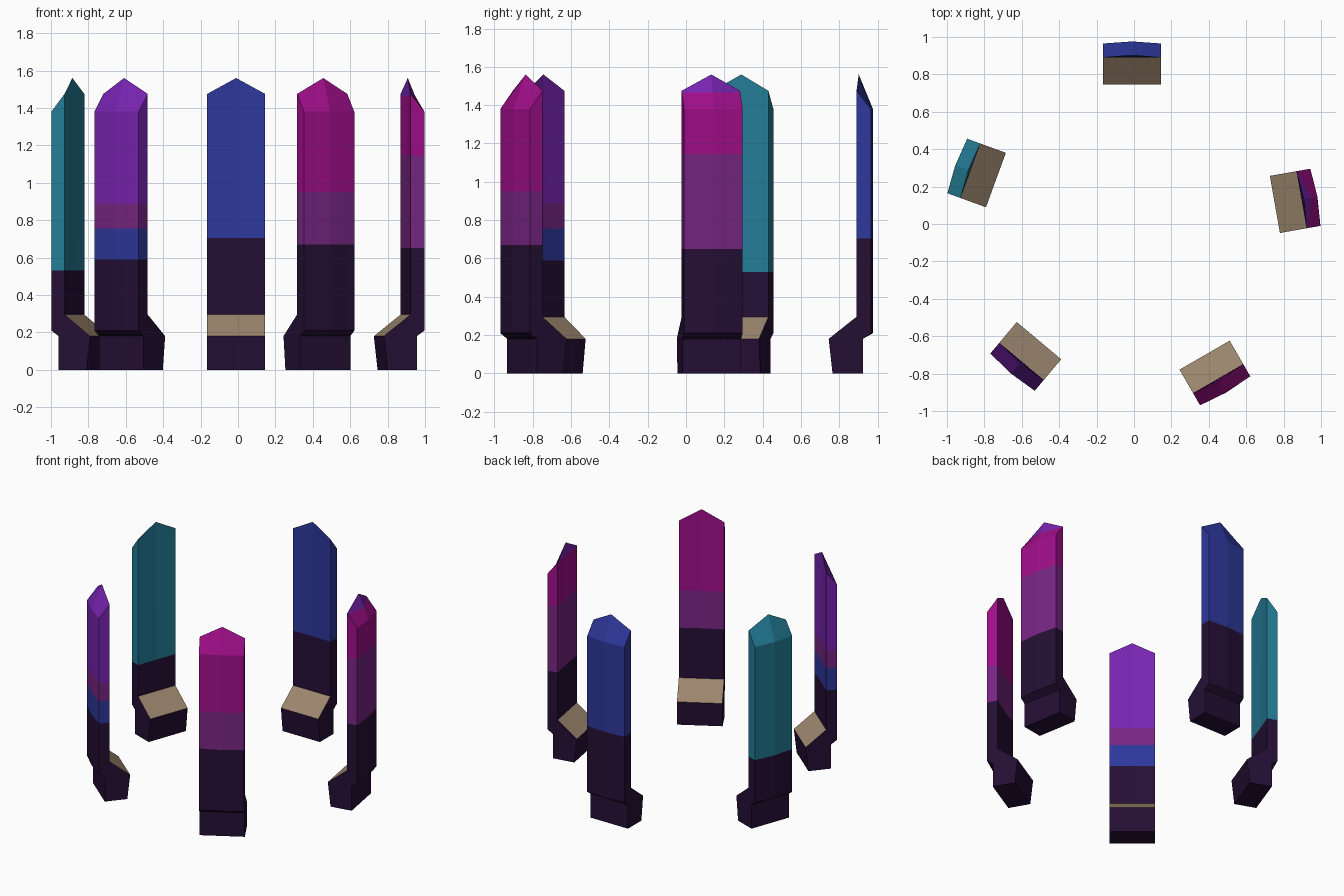
import bpy, bmesh, math
from mathutils import Matrix, Vector

if "Cube" in bpy.data.objects:
    bpy.data.objects.remove(bpy.data.objects["Cube"])

# Colours (sRGB 0-255 converted to linear)
def material(name, rgb):
    m = bpy.data.materials.new(name)
    m.diffuse_color = [((c / 255 + 0.055) / 1.055) ** 2.4 for c in rgb] + [1]
    m.use_nodes = True
    m.node_tree.nodes["Principled BSDF"].inputs["Base Color"].default_value = m.diffuse_color
    return m

MATS = {
    "dark": material("dark aubergine", (37, 15, 53)),
    "tan": material("tan seat", (155, 133, 109)),
    "blue": material("royal blue", (46, 56, 156)),
    "teal": material("teal", (36, 125, 152)),
    "purple": material("purple", (120, 36, 177)),
    "magenta": material("magenta", (160, 14, 137)),
    "violet": material("violet", (120, 38, 132)),
}

HALF = 0.155                      # half width of a chair
CENTRE = Vector((-0.01, -0.03, 0))  # middle of the ring


# Side profile (radius, height); the middle one has the peak and bulged back
def profile(front_top, outer):
    return [(0.795, 0), (0.775, 0.18), (0.92, 0.295), front_top,
            (outer, 1.38), (outer, 0.21), (0.954, 0.18), (0.954, 0)]


# One tall-backed chair: profile lofted over three stations, cut into bands
def chair(name, angle, bands):
    bm = bmesh.new()
    side, mid = profile((0.92, 1.475), 0.995), profile((0.932, 1.56), 1.006)
    rings = [[bm.verts.new((x, y, z)) for y, z in p]
             for x, p in ((-HALF, side), (0, mid), (HALF, side))]
    n = len(side)
    for a, b in zip(rings, rings[1:]):
        for i in range(n):
            j = (i + 1) % n
            bm.faces.new((a[i], a[j], b[j], b[i]))
    bm.faces.new(rings[0])
    bm.faces.new(rings[-1][::-1])
    bmesh.ops.recalc_face_normals(bm, faces=bm.faces)
    for z, _ in bands:
        bmesh.ops.bisect_plane(bm, geom=bm.verts[:] + bm.edges[:] + bm.faces[:],
                               plane_co=(0, 0, z), plane_no=(0, 0, 1))
    me = bpy.data.meshes.new(name)
    names = ["dark", "tan"] + [c for _, c in bands]
    for c in names:
        me.materials.append(MATS[c])
    bm.normal_update()
    for f in bm.faces:
        z = f.calc_center_median().z
        f.material_index = 0
        for k, (start, _) in enumerate(bands):
            if z > start:
                f.material_index = k + 2
        if z < 0.4 and f.normal.z > 0.5:      # sloping seat
            f.material_index = 1
    bm.to_mesh(me)
    bm.free()
    ob = bpy.data.objects.new(name, me)
    ob.matrix_world = (Matrix.Translation(CENTRE)
                       @ Matrix.Rotation(math.radians(angle - 90), 4, 'Z'))
    bpy.context.collection.objects.link(ob)


# Ring of five chairs with their colour bands (start height, colour)
chair("blue_chair", 90, [(0.705, "blue")])
chair("teal_chair", 160, [(0.53, "teal")])
chair("purple_chair", 230, [(0.59, "blue"), (0.755, "violet"), (0.89, "purple")])
chair("magenta_chair", 300, [(0.67, "violet"), (0.95, "magenta")])
chair("mixed_chair", 10, [(0.65, "violet"), (1.145, "magenta"), (1.465, "purple")])
